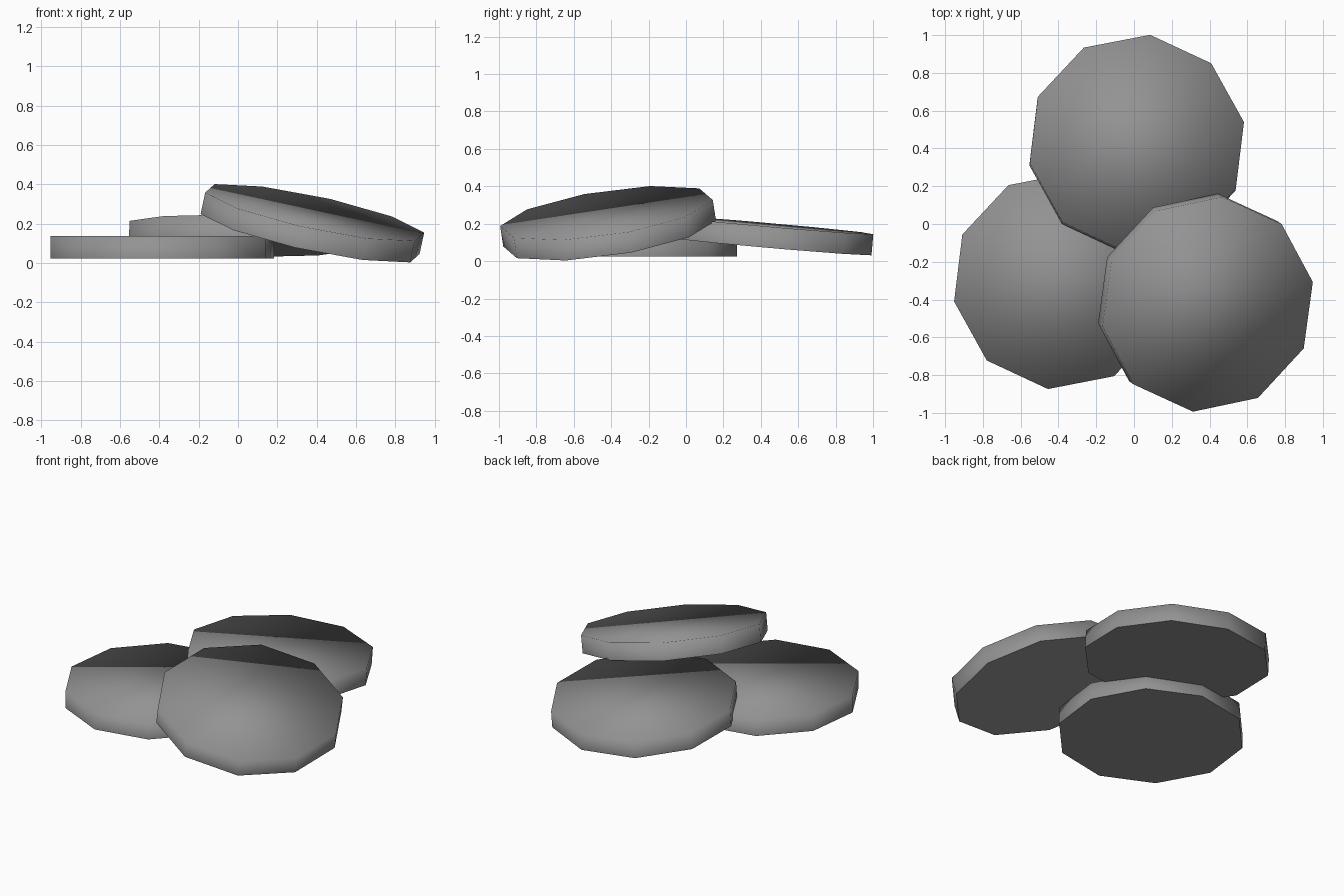
import bpy
import bmesh
import math
from mathutils import Vector, Matrix

cube = bpy.data.objects.get("Cube")
if cube:
    bpy.data.objects.remove(cube, do_unlink=True)

SIDES = 10
RADIUS = 0.578
THICKNESS = 0.113
SPIN = math.radians(11)

# Single plain grey for every disc
grey = bpy.data.materials.new("plain_grey")
grey.use_nodes = True
colour = (0.29, 0.29, 0.29, 1)
grey.diffuse_color = colour
grey.node_tree.nodes["Principled BSDF"].inputs["Base Color"].default_value = colour


def add_disc(name, top_centre, slope_x=0.0, slope_y=0.0):
    """Ten-sided disc whose top face passes through top_centre with the given slopes."""
    bm = bmesh.new()
    bmesh.ops.create_cone(bm, cap_ends=True, segments=SIDES, radius1=RADIUS,
                          radius2=RADIUS, depth=THICKNESS)
    # Turn one corner to the shared spin, measured from +x
    corner = bm.verts[:][0].co
    start = math.atan2(corner.y, corner.x)
    bmesh.ops.rotate(bm, verts=bm.verts, cent=(0, 0, 0),
                     matrix=Matrix.Rotation(SPIN - start, 3, "Z"))
    bmesh.ops.translate(bm, verts=bm.verts, vec=(0, 0, -THICKNESS / 2))
    bm.normal_update()
    # Soft top and wall, crisp flat underside
    for face in bm.faces:
        underside = face.normal.z < -0.5
        face.smooth = not underside
        if underside:
            for edge in face.edges:
                edge.smooth = False
    mesh = bpy.data.meshes.new(name)
    bm.to_mesh(mesh)
    bm.free()
    mesh.materials.append(grey)
    disc = bpy.data.objects.new(name, mesh)
    bpy.context.collection.objects.link(disc)
    normal = Vector((-slope_x, -slope_y, 1)).normalized()
    disc.rotation_mode = "QUATERNION"
    disc.rotation_quaternion = Vector((0, 0, 1)).rotation_difference(normal)
    disc.location = top_centre
    return disc


# Flat disc, then the two leaning on it
add_disc("flat_disc", (-0.385, -0.30, 0.137))
add_disc("back_disc", (0.015, 0.43, 0.195), -0.017, -0.088)
add_disc("front_disc", (0.39, -0.425, 0.257), -0.2145, 0.151)
